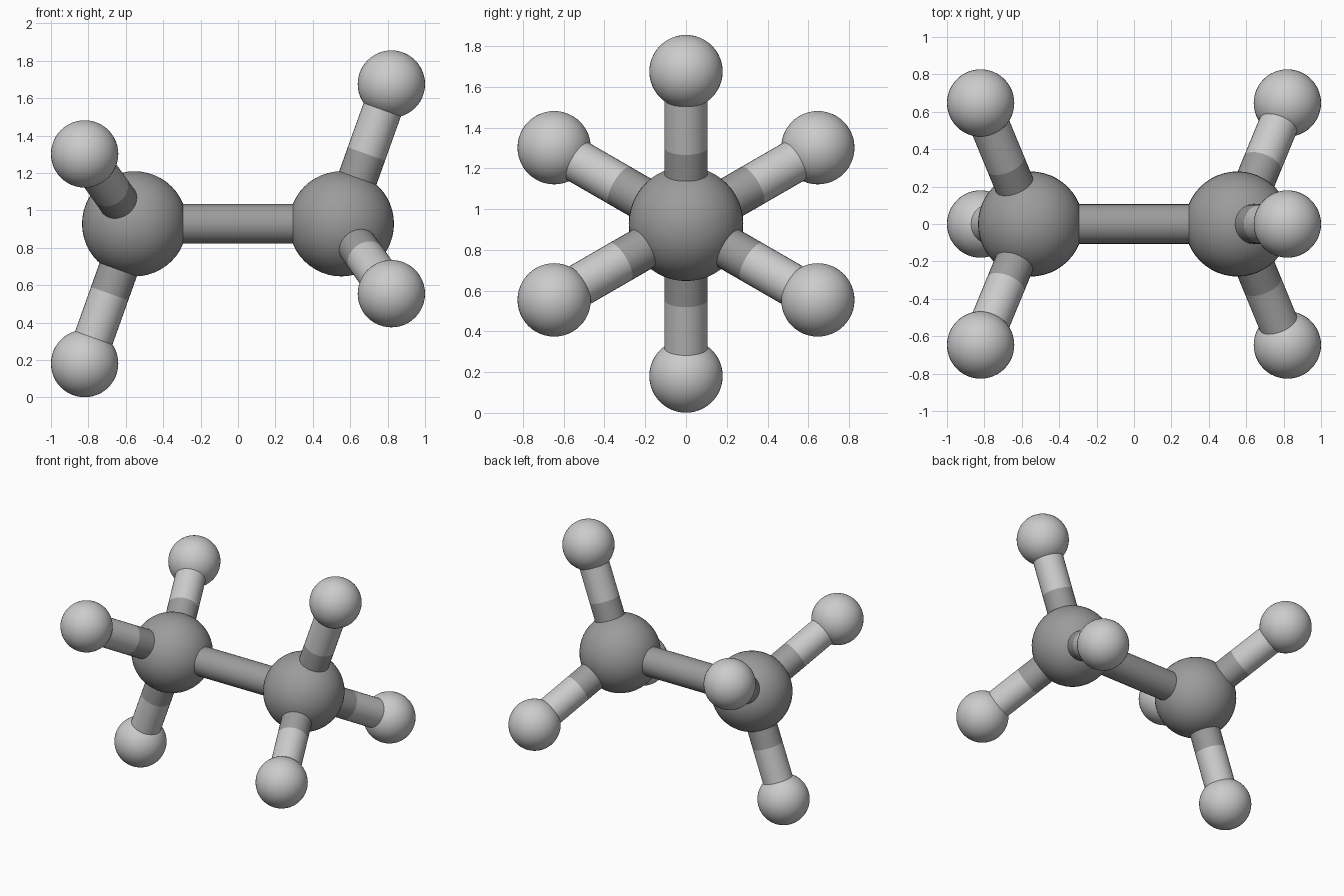
import bpy
from math import sin, cos, radians
from mathutils import Vector

if "Cube" in bpy.data.objects:
    bpy.data.objects.remove(bpy.data.objects["Cube"])

MID_Z = 0.928        # height of the central axis
C_X, C_R = 0.553, 0.281
H_X, H_R = 0.82, 0.18
H_OFF = 0.747        # distance of the small balls from the axis
BOND_R = 0.106

dark = bpy.data.materials.new("dark_grey")
dark.diffuse_color = (0.33, 0.33, 0.33, 1)
dark.use_nodes = True
dark.node_tree.nodes["Principled BSDF"].inputs["Base Color"].default_value = dark.diffuse_color


def finish(name, mat):
    ob = bpy.context.object
    ob.name = name
    if mat:
        ob.data.materials.append(mat)
    bpy.ops.object.shade_smooth_by_angle(angle=radians(40))
    return ob


def ball(name, pos, r, mat=None):
    bpy.ops.mesh.primitive_uv_sphere_add(segments=48, ring_count=24, radius=r, location=pos)
    return finish(name, mat)


def rod(name, a, b, mat=None):
    d = b - a
    bpy.ops.mesh.primitive_cylinder_add(
        vertices=32, radius=BOND_R, depth=d.length, end_fill_type='NOTHING',
        location=(a + b) / 2, rotation=d.to_track_quat('Z', 'Y').to_euler())
    return finish(name, mat)


# central rod joining the two large balls
rod("central_rod", Vector((-C_X, 0, MID_Z)), Vector((C_X, 0, MID_Z)), dark)

# each end: a large ball with three staggered two-tone rods and small balls
for side, label, start in ((-1, "left", 270), (1, "right", 90)):
    c = Vector((side * C_X, 0, MID_Z))
    ball(f"{label}_large_ball", c, C_R, dark)
    for i in range(3):
        t = radians(start + 120 * i)
        h = Vector((side * H_X, H_OFF * cos(t), MID_Z + H_OFF * sin(t)))
        mid = (c + h) / 2
        rod(f"{label}_inner_rod_{i + 1}", c, mid, dark)
        rod(f"{label}_outer_rod_{i + 1}", mid, h)
        ball(f"{label}_small_ball_{i + 1}", h, H_R)
